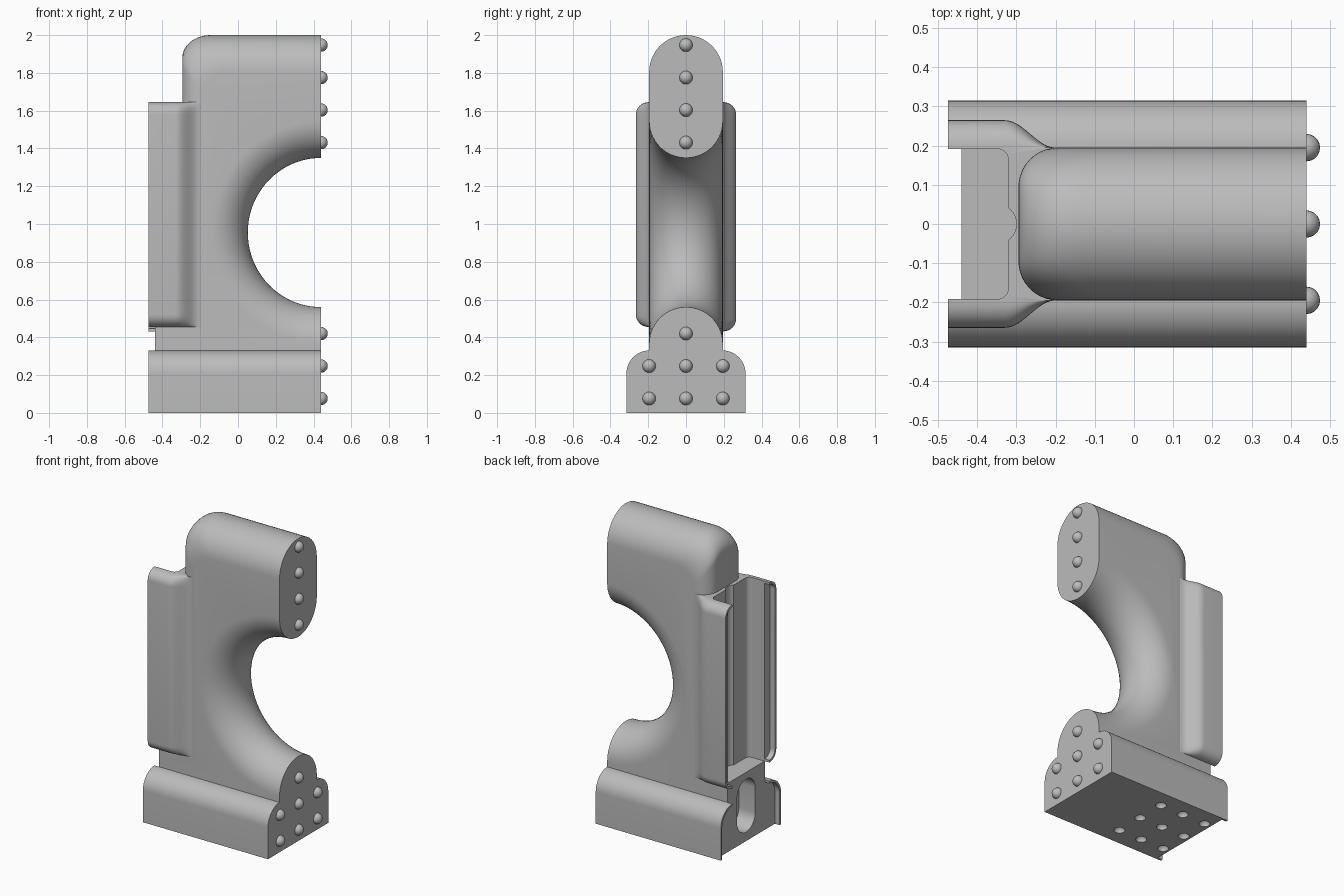
import bpy, bmesh
from math import sin, cos, pi, sqrt, radians
from mathutils import Matrix

if "Cube" in bpy.data.objects:
    bpy.data.objects.remove(bpy.data.objects["Cube"])

grey = bpy.data.materials.new("light grey")
grey.use_nodes = True
COLOUR = (0.5, 0.5, 0.5, 1)
grey.diffuse_color = COLOUR
grey.node_tree.nodes["Principled BSDF"].inputs["Base Color"].default_value = COLOUR

BACK, RECESS, FRONT = -0.475, -0.44, 0.44   # x of lip, rear face, peg face
HALF = 0.195                                # half thickness of the body
FLOOR = 0.455                               # top of the stem
LIP = 0.015                                 # thickness of thin lips


def finish(bm, name):
    bmesh.ops.recalc_face_normals(bm, faces=bm.faces)
    mesh = bpy.data.meshes.new(name)
    bm.to_mesh(mesh)
    bm.free()
    mesh.materials.append(grey)
    ob = bpy.data.objects.new(name, mesh)
    bpy.context.collection.objects.link(ob)
    return ob


def loft(name, rings):
    """Skin a list of closed rings and cap both ends."""
    bm = bmesh.new()
    loops = [[bm.verts.new(p) for p in ring] for ring in rings]
    n = len(rings[0])
    for a, b in zip(loops, loops[1:]):
        for i in range(n):
            j = (i + 1) % n
            bm.faces.new((a[i], a[j], b[j], b[i]))
    bm.faces.new(loops[0])
    bm.faces.new(loops[-1])
    return finish(bm, name)


def prism_x(name, profile, x0, x1):
    return loft(name, [[(x, y, z) for y, z in profile] for x in (x0, x1)])


def balls(name, centres, r):
    bm = bmesh.new()
    for c in centres:
        bmesh.ops.create_uvsphere(bm, u_segments=20, v_segments=12, radius=r,
                                  matrix=Matrix.Translation(c))
    return finish(bm, name)


def cut(ob, cutter):
    cutter.hide_render = True
    mod = ob.modifiers.new("cut", "BOOLEAN")
    mod.operation, mod.solver, mod.object = "DIFFERENCE", "EXACT", cutter
    bpy.context.view_layer.objects.active = ob
    bpy.ops.object.modifier_apply(modifier=mod.name)


def arc(cx, cy, rx, ry, a0, a1, n):
    steps = [radians(a0 + (a1 - a0) * i / n) for i in range(n + 1)]
    return [(cx + rx * cos(a), cy + ry * sin(a)) for a in steps]


# Body: side outlines stacked through the thickness, inset to round the edges
def body_ring(t):
    y = HALF * sin(t)
    inset = HALF * (1 - cos(t))
    side = max(0, abs(y) - 0.095)
    left = -0.295 + 0.1 - sqrt(max(0, 0.01 - side * side))
    top = 2 - inset
    outline = arc(FRONT, 0.955, 0.388 + inset, 0.395 + inset, 270, 90, 40)
    outline += [(FRONT, top)]
    outline += arc(left + 0.15, top - 0.12, 0.15, 0.12, 90, 180, 12)
    outline += [(left, FLOOR), (RECESS, FLOOR), (RECESS, 0.32), (FRONT, 0.32)]
    return [(x, y, z) for x, z in outline]


body = loft("body", [body_ring(pi * (i / 28 - 0.5)) for i in range(29)])


# Base: block with rounded shoulders
def shoulders(half, bottom, r):
    right = [(half, bottom)] + arc(HALF, 0.21, r, r, 0, 90, 12)
    return right


def mirrored(points):
    return points + [(-y, z) for y, z in reversed(points)]


base = prism_x("base", mirrored(shoulders(0.315, 0, 0.12)), BACK, FRONT)
inner = shoulders(0.315 - LIP, -0.1, 0.12 - LIP) + [(HALF, 0.5)]
base_recess = prism_x("base_recess_cutter", mirrored(inner), -0.6, RECESS)
cut(base, base_recess)

# Sockets under the base
PITCH = 0.172
sockets = balls("socket_cutter", [(-0.22 + i * PITCH, j * HALF, 0)
                                  for i in (-1, 0, 1) for j in (-1, 0, 1)], 0.034)
cut(base, sockets)

# Rounded slot in the rear face
slot_profile = (arc(0, 0.315, 0.095, 0.095, 0, 180, 16)
                + arc(0, 0.155, 0.095, 0.095, 180, 360, 16))
slot = prism_x("slot_cutter", slot_profile, -0.6, -0.32)
cut(base, slot)
cut(body, slot)


# Rear channel: one flared wall per side, with half of the pocket's inner wall
def heights(z0, z1, r):
    """Pairs of height and flare for an edge rounded at both ends."""
    steps = [i * pi / 16 for i in range(9)]
    low = [(z0 + r * (1 - cos(a)), sin(a)) for a in steps]
    high = [(z1 - r * (1 - cos(a)), sin(a)) for a in reversed(steps)]
    return low + high


def channel_ring(side, z, flare):
    flare = 0.05 + 0.95 * flare
    outer = [(BACK, HALF + 0.07 * flare)]
    for i in range(13):
        u = i / 12
        s = 0.5 + 0.5 * cos(pi * u)
        outer.append((-0.33 + 0.13 * u, HALF + 0.07 * s * flare))
    inside = [(-0.18, 0.185), (-0.18, 0)]
    groove = arc(-0.35, 0, 0.05, 0.05, 0, 53, 6)
    corner = arc(-0.35, 0.162, 0.03, 0.03, 0, 90, 6)
    plan = outer + inside + groove + corner + [(BACK, 0.192)]
    return [(x, side * y, z) for x, y in plan]


def lip_ring(side, z, flare):
    edge = HALF + (0.07 - LIP) * flare
    return [(x, side * y, z) for x, y in
            ((-0.6, 0.1), (RECESS, 0.1), (RECESS, edge), (-0.6, edge))]


parts = [body, base]
helpers = [base_recess, sockets, slot]
for label, side, z0 in (("front", -1, FLOOR), ("back", 1, 0.432)):
    wall = loft(label + "_channel_wall",
                [channel_ring(side, z, f) for z, f in heights(z0, 1.645, 0.065)])
    recess = loft(label + "_lip_cutter",
                  [lip_ring(side, z, f)
                   for z, f in heights(z0 + LIP, 1.645 - LIP, 0.05)])
    cut(wall, recess)
    parts.append(wall)
    helpers.append(recess)

# Locating pegs on the end faces
spots = [(0, 1.947 - i * PITCH) for i in range(4)] + [(0, 0.42)]
spots += [(j * HALF, z) for j in (-1, 0, 1) for z in (0.076, 0.248)]
parts.append(balls("pegs", [(FRONT, y, z) for y, z in spots], 0.035))

# Remove cutters and smooth the rounded surfaces
for ob in helpers:
    bpy.data.objects.remove(ob)
for ob in parts:
    bpy.ops.object.select_all(action="DESELECT")
    ob.select_set(True)
    bpy.context.view_layer.objects.active = ob
    bpy.ops.object.shade_smooth_by_angle(angle=radians(35))
